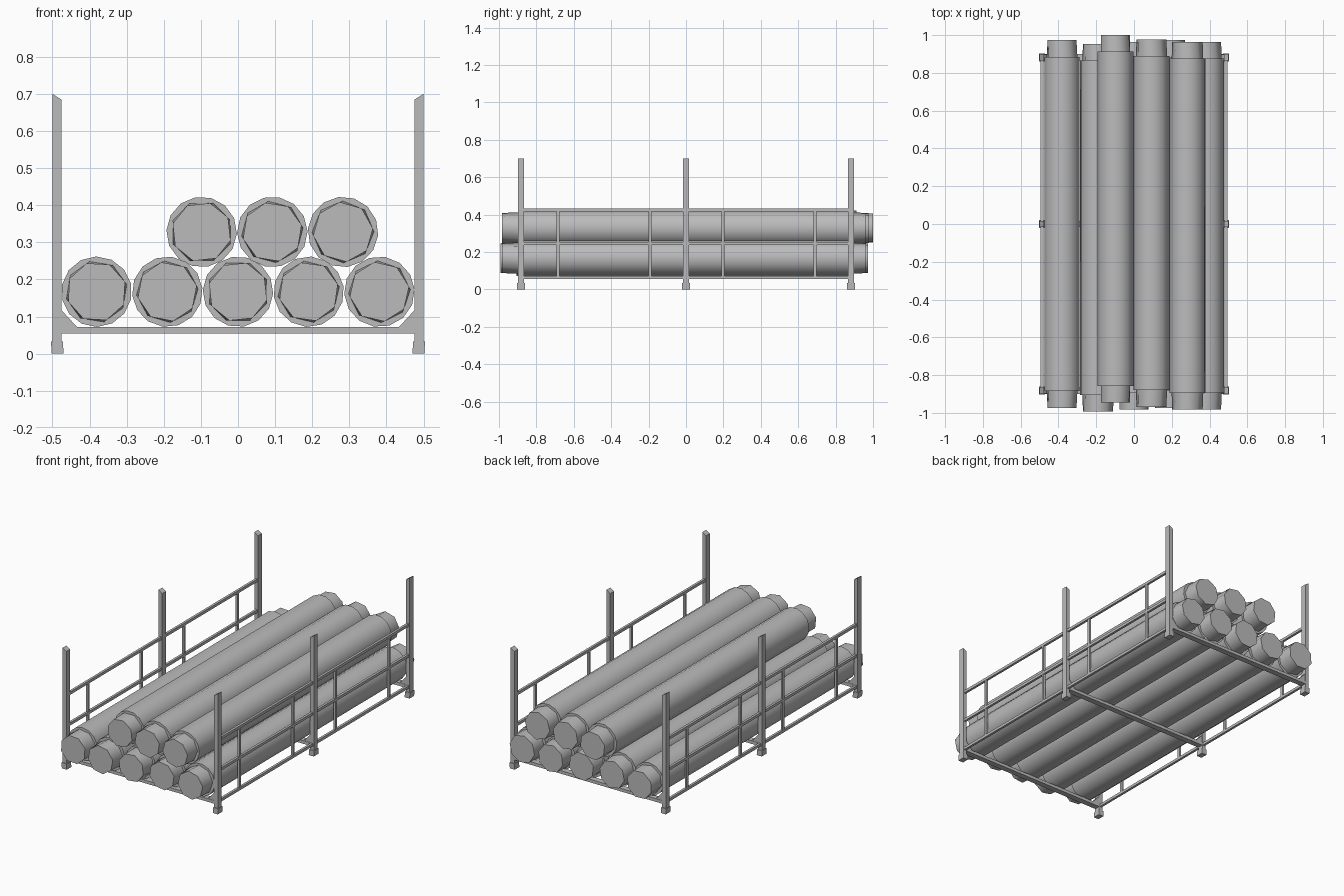
import bpy, bmesh, math, random

random.seed(4)
cube = bpy.data.objects.get("Cube")
if cube:
    bpy.data.objects.remove(cube, do_unlink=True)

GREY = (0.5, 0.5, 0.5, 1)
grey = bpy.data.materials.new("plain grey")
grey.use_nodes = True
grey.diffuse_color = GREY
grey.node_tree.nodes["Principled BSDF"].inputs["Base Color"].default_value = GREY


def finish(name, bm):
    bmesh.ops.recalc_face_normals(bm, faces=bm.faces)
    mesh = bpy.data.meshes.new(name)
    bm.to_mesh(mesh)
    bm.free()
    mesh.materials.append(grey)
    obj = bpy.data.objects.new(name, mesh)
    bpy.context.collection.objects.link(obj)
    return obj


def extrude_xz(name, profile, y, depth):
    """Extrude an x-z outline along y, centred on the given y."""
    bm = bmesh.new()
    face = bm.faces.new([bm.verts.new((x, y - depth / 2, z)) for x, z in profile])
    new = bmesh.ops.extrude_face_region(bm, geom=[face])["geom"]
    moved = [v for v in new if isinstance(v, bmesh.types.BMVert)]
    bmesh.ops.translate(bm, vec=(0, depth, 0), verts=moved)
    return finish(name, bm)


def box(name, x0, x1, y, depth, z0, z1):
    return extrude_xz(name, [(x0, z0), (x1, z0), (x1, z1), (x0, z1)], y, depth)


# Rack frame: three cross beams, each with a post and foot per side
POST_Y = 0.882
for y, place in ((-POST_Y, "front"), (0, "middle"), (POST_Y, "back")):
    box(place + "_cross_beam", -0.48, 0.48, y, 0.034, 0.054, 0.072)
    for s, side in ((1, "left"), (-1, "right")):
        tag = place + "_" + side
        extrude_xz(tag + "_post", [(s * 0.476, 0.03), (s * 0.5, 0.03),
                                   (s * 0.5, 0.7), (s * 0.476, 0.685)], y, 0.034)
        extrude_xz(tag + "_gusset", [(s * 0.478, 0.07), (s * 0.432, 0.07),
                                     (s * 0.478, 0.12)], y, 0.03)
        extrude_xz(tag + "_foot", [(s * 0.47, 0), (s * 0.502, 0),
                                   (s * 0.504, 0.033), (s * 0.472, 0.033)], y, 0.042)

# Side rails and uprights
for s, side in ((1, "left"), (-1, "right")):
    for z, level in ((0.064, "lower"), (0.245, "middle"), (0.424, "upper")):
        box(f"{side}_{level}_rail", s * 0.48, s * 0.494, 0, 2 * POST_Y, z - 0.008, z + 0.008)
    for y in (-0.685, -0.193, 0.198, 0.69):
        box(side + "_upright", s * 0.481, s * 0.493, y, 0.015, 0.064, 0.424)


def pipe(name, x, z, shift):
    """Long round body with a narrower eight-sided plug on each end."""
    bm = bmesh.new()

    def ring(radius, sides, y, turn):
        return [bm.verts.new((x + radius * math.cos(turn + i * math.tau / sides), y + shift,
                              z + radius * math.sin(turn + i * math.tau / sides)))
                for i in range(sides)]

    def tube(a, b):
        n = len(a)
        for i in range(n):
            bm.faces.new((a[i], a[(i + 1) % n], b[(i + 1) % n], b[i]))
        bm.faces.new(a)
        bm.faces.new(b)

    turn = random.uniform(0, 1)
    tube(ring(0.095, 14, -0.885, turn), ring(0.095, 14, 0.885, turn))
    for end in (-1, 1):
        tube(ring(0.084, 8, end * 0.88, turn), ring(0.081, 8, end * 0.973, turn + 0.1))
    obj = finish(name, bm)
    bpy.ops.object.select_all(action="DESELECT")
    obj.select_set(True)
    bpy.context.view_layer.objects.active = obj
    bpy.ops.object.shade_smooth_by_angle(angle=math.radians(50))


# Two stacked layers of pipes, each slid slightly along its length
STEP = 0.1905
for i, shift in enumerate((0, -0.02, -0.01, 0, -0.01)):
    pipe("lower_pipe", (i - 2) * STEP, 0.167, shift)
for i, shift in enumerate((0.027, 0.005, -0.01)):
    pipe("upper_pipe", -0.098 + i * STEP, 0.328, shift)
